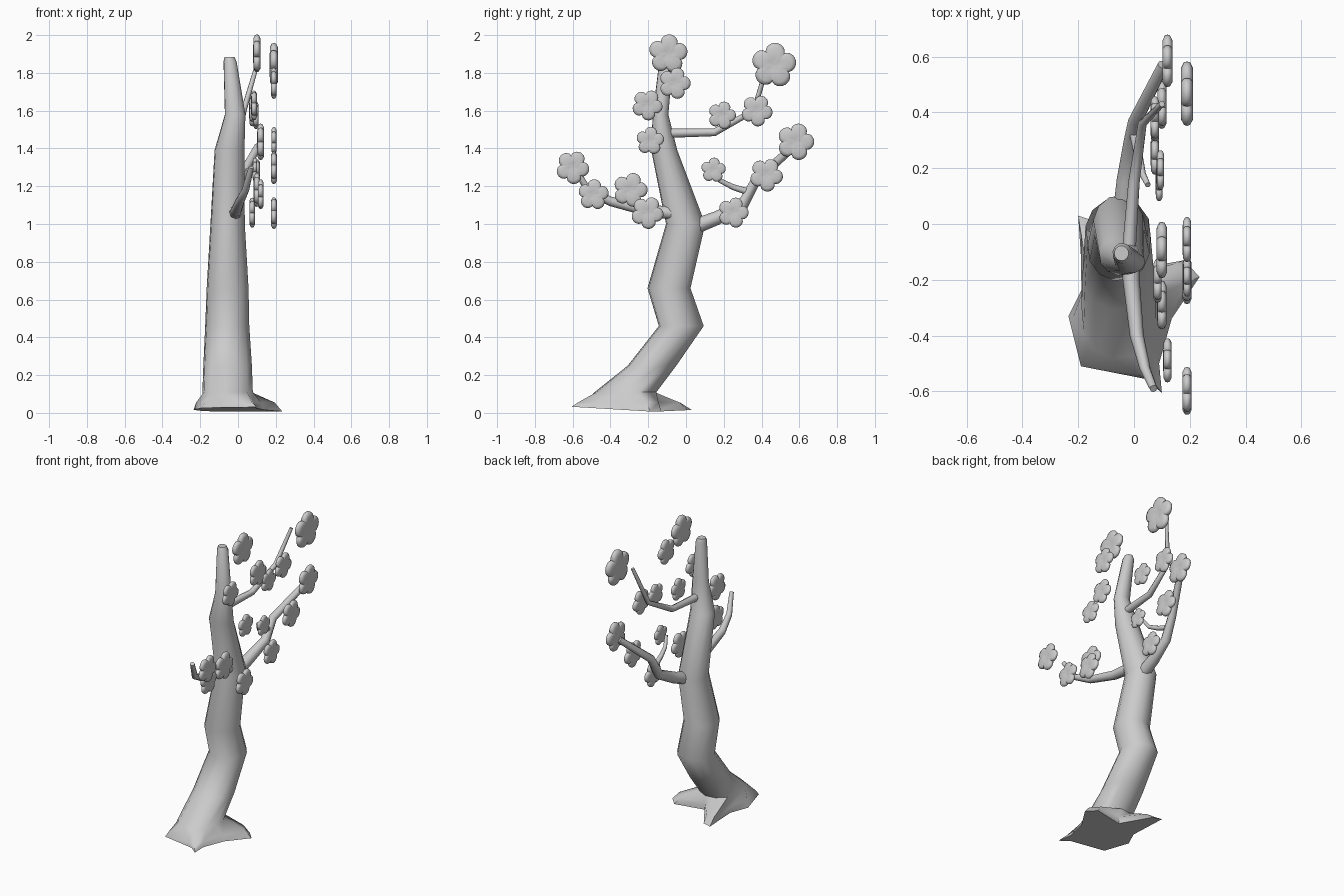
import bpy, bmesh, math
from mathutils import Vector

if "Cube" in bpy.data.objects:
    bpy.data.objects.remove(bpy.data.objects["Cube"], do_unlink=True)

GREY = (0.6, 0.6, 0.6, 1)
mat = bpy.data.materials.new("plain grey")
mat.use_nodes = True
mat.diffuse_color = GREY
bsdf = next(n for n in mat.node_tree.nodes if n.type == 'BSDF_PRINCIPLED')
bsdf.inputs["Base Color"].default_value = GREY


def loft(name, rings, angle):
    """Skin equal-sized rings of points and cap both ends."""
    bm = bmesh.new()
    loops = [[bm.verts.new(p) for p in ring] for ring in rings]
    n = len(loops[0])
    for a, b in zip(loops, loops[1:]):
        for i in range(n):
            j = (i + 1) % n
            bm.faces.new((a[i], a[j], b[j], b[i]))
    bm.faces.new(loops[0][::-1])
    bm.faces.new(loops[-1])
    bmesh.ops.recalc_face_normals(bm, faces=bm.faces)
    mesh = bpy.data.meshes.new(name)
    bm.to_mesh(mesh)
    bm.free()
    obj = bpy.data.objects.new(name, mesh)
    mesh.materials.append(mat)
    bpy.context.collection.objects.link(obj)
    bpy.ops.object.select_all(action='DESELECT')
    obj.select_set(True)
    bpy.context.view_layer.objects.active = obj
    bpy.ops.object.shade_smooth_by_angle(angle=math.radians(angle))
    return obj


def level_ring(cx, cy, z, rx, ry, n=12):
    turns = [math.tau * i / n - 0.15 for i in range(n)]
    return [Vector((cx + rx * math.cos(t), cy + ry * math.sin(t), z)) for t in turns]


def branch(name, path, r0, r1, n=8):
    """Tapered tube whose rings follow the bends of the path."""
    pts = [Vector(p) for p in path]
    rings = []
    for i, p in enumerate(pts):
        d = (pts[min(i + 1, len(pts) - 1)] - pts[max(i - 1, 0)]).normalized()
        u = d.cross(Vector((1, 0, 0))).normalized()
        v = d.cross(u)
        r = r0 + (r1 - r0) * i / (len(pts) - 1)
        rings.append([p + r * (u * math.cos(math.tau * k / n) + v * math.sin(math.tau * k / n))
                      for k in range(n)])
    return loft(name, rings, 50)


def blossom(name, x, y, z, radius, turn):
    """Puffy five-petal disc facing sideways."""
    n = 50
    rings = []
    for depth, scale in ((-1, 0.45), (-0.95, 0.8), (-0.5, 0.97), (0, 1),
                         (0.5, 0.97), (0.95, 0.8), (0.7, 0.3), (0.6, 0.1)):
        ring = []
        for i in range(n):
            t = math.tau * i / n
            petal = 0.74 + 0.28 * abs(math.cos(2.5 * t)) ** 0.7
            r = radius * scale * petal
            a = t + turn
            ring.append((x + depth * radius * 0.19, y + r * math.sin(a), z + r * math.cos(a)))
        rings.append(ring)
    return loft(name, rings, 60)


# Trunk: splayed root outline, root shoulders, then the bending stem
outline = [(0.135, -0.34), (0.235, -0.19), (0.18, -0.13), (-0.02, -0.17),
           (-0.14, 0.01), (-0.2, 0.03), (-0.18, -0.22), (-0.235, -0.33),
           (-0.19, -0.51), (0.04, -0.555), (0.1, -0.605), (0.09, -0.5)]
base = [Vector((x, y, 0.005 + 0.06 * abs(y + 0.15))) for x, y in outline]
foot = level_ring(-0.055, -0.32, 0.11, 0.135, 0.165)
shoulder = [b.lerp(f, 0.25) for b, f in zip(base, foot)]
for p in shoulder:
    p.z = 0.055
stem = [(-0.055, -0.18, 0.25, 0.13, 0.13),
        (-0.057, -0.025, 0.46, 0.118, 0.12),
        (-0.055, -0.09, 0.66, 0.112, 0.115),
        (-0.055, -0.002, 1.0, 0.092, 0.105),
        (-0.045, -0.115, 1.39, 0.08, 0.07),
        (-0.015, -0.135, 1.58, 0.055, 0.042),
        (-0.042, -0.105, 1.86, 0.035, 0.037),
        (-0.045, -0.105, 1.885, 0.026, 0.027)]
loft("trunk", [base, shoulder, foot] + [level_ring(*s) for s in stem], 60)

# Branches
branch("upper_branch", [(-0.02, -0.12, 1.48), (0, 0.15, 1.485),
                        (0.03, 0.36, 1.6), (0.1, 0.43, 1.84)], 0.025, 0.011)
branch("back_branch", [(-0.035, 0.03, 0.98), (-0.025, 0.16, 1.03), (-0.005, 0.3, 1.1),
                       (0.005, 0.37, 1.23), (0.105, 0.57, 1.41)], 0.042, 0.021)
branch("back_twig", [(0, 0.33, 1.17), (0.015, 0.25, 1.195),
                     (0.03, 0.18, 1.23), (0.05, 0.14, 1.29)], 0.018, 0.01)
branch("front_branch", [(-0.015, -0.03, 1.055), (-0.01, -0.2, 1.07), (0.01, -0.4, 1.12),
                        (0.04, -0.52, 1.18), (0.07, -0.59, 1.3)], 0.036, 0.014)

# Blossoms: x, y, z, radius
blossoms = [(0.1, -0.095, 1.9, 0.102), (0.19, -0.06, 1.745, 0.083), (0.085, -0.205, 1.63, 0.08),
            (0.19, -0.19, 1.44, 0.073), (0.095, 0.19, 1.575, 0.073), (0.075, 0.375, 1.6, 0.082),
            (0.19, 0.465, 1.84, 0.117), (0.12, 0.58, 1.435, 0.097), (0.1, 0.425, 1.26, 0.087),
            (0.09, 0.145, 1.285, 0.065), (0.075, 0.25, 1.06, 0.08), (0.19, -0.6, 1.3, 0.087),
            (0.12, -0.49, 1.155, 0.08), (0.1, -0.295, 1.18, 0.09), (0.19, -0.205, 1.06, 0.085)]
for i, b in enumerate(blossoms):
    blossom(f"blossom_{i + 1}", *b, 0.1 + 0.2 * (i % 3))
